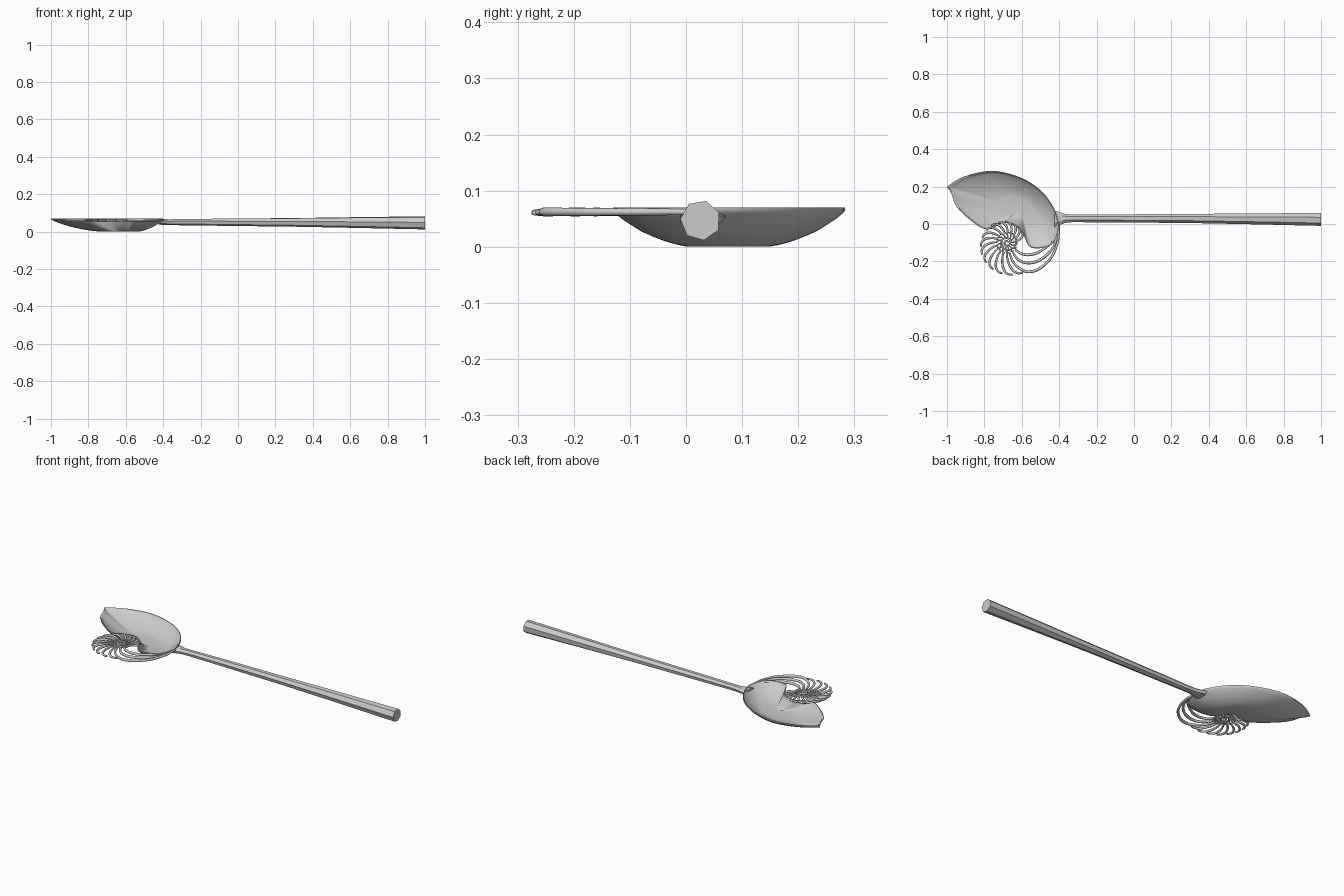
import bpy, math
from mathutils import Vector, geometry

if "Cube" in bpy.data.objects:
    bpy.data.objects.remove(bpy.data.objects["Cube"])


def mesh_object(name, verts, faces, angle):
    me = bpy.data.meshes.new(name)
    me.from_pydata(verts, [], faces)
    ob = bpy.data.objects.new(name, me)
    bpy.context.collection.objects.link(ob)
    bpy.ops.object.select_all(action='DESELECT')
    bpy.context.view_layer.objects.active = ob
    ob.select_set(True)
    bpy.ops.object.mode_set(mode='EDIT')
    bpy.ops.mesh.select_all(action='SELECT')
    bpy.ops.mesh.normals_make_consistent(inside=False)
    bpy.ops.object.mode_set(mode='OBJECT')
    bpy.ops.object.shade_smooth_by_angle(angle=math.radians(angle))
    return ob


def loft(name, rings, angle):
    # Skin equal-length closed rings and cap both ends
    n = len(rings[0])
    verts = [v for r in rings for v in r]
    faces = [list(range(n)), list(range(len(verts) - n, len(verts)))]
    for k in range(len(rings) - 1):
        for i in range(n):
            j = (i + 1) % n
            faces.append((k*n + i, k*n + j, k*n + n + j, k*n + n + i))
    return mesh_object(name, verts, faces, angle)


def smooth_path(pts, steps):
    # Catmull-Rom through the points
    p = [Vector(q) for q in pts]
    p = [p[0]] + p + [p[-1]]
    out = []
    for a, b, c, d in zip(p, p[1:], p[2:], p[3:]):
        for s in range(steps):
            t = s / steps
            out.append(0.5 * (2*b + (c - a)*t + (2*a - 5*b + 4*c - d)*t*t
                              + (3*b - a - 3*c + d)*t**3))
    return out


# Bowl: leaf-like outline with a pointed tip and a notch for the spiral
outline = [(-1, .2), (-.906, .255), (-.757, .284), (-.61, .25), (-.505, .185),
           (-.436, .1), (-.402, .01), (-.408, -.055), (-.44, -.11), (-.505, -.13),
           (-.56, -.12), (-.59, -.06), (-.625, -.015), (-.69, .008), (-.79, -.028),
           (-.88, .025), (-.95, .095), (-.975, .16), (-1, .2)]
edge = smooth_path(outline, 5)
centre = Vector((-.6, .075))
section = [(.05, 0), (.35, 0), (.45, .004), (.55, .010), (.65, .018), (.75, .027),
           (.85, .040), (.93, .051), (.98, .060), (1, .065), (.997, .070), (.978, .070),
           (.96, .064), (.91, .056), (.83, .046), (.73, .034), (.63, .025), (.53, .017),
           (.43, .011), (.33, .008), (.05, .008)]
loft("bowl", [[(*(centre + (p - centre) * s), z) for p in edge] for s, z in section], 50)

# Handle: tapered seven-sided bar, flared where it meets the bowl
stations = [(-.425, .027, .045, .015, .052), (-.40, .028, .036, .016, .052),
            (-.37, .030, .025, .016, .051), (-.33, .030, .021, .017, .051),
            (-.1, .030, .022, .020, .051), (.3, .030, .025, .024, .050),
            (.65, .028, .030, .030, .049), (1, .026, .036, .036, .047)]
rings = []
for x, cy, ry, rz, cz in stations:
    twist = math.radians(74) - .15 * (1 - x)
    rings.append([(x, cy + ry * math.cos(twist + i * math.tau / 7),
                   cz + rz * math.sin(twist + i * math.tau / 7)) for i in range(7)])
loft("handle", rings, 25)

# Shell spiral: all ribs are round strands in one flat layer
HUB = Vector((-.68, -.10, .061))


def polar(a, r):
    return HUB + Vector((r * math.cos(a), r * math.sin(a), 0))


def strands(name, paths, radius):
    cu = bpy.data.curves.new(name, 'CURVE')
    cu.dimensions = '3D'
    cu.bevel_depth = radius
    cu.bevel_resolution = 2
    cu.use_fill_caps = True
    for path in paths:
        sp = cu.splines.new('POLY')
        sp.points.add(len(path) - 1)
        for i, (pt, co) in enumerate(zip(sp.points, path)):
            pt.co = (*co, 1)
            pt.radius = 1 - .3 * abs(2 * i / (len(path) - 1) - 1)
        sp.use_smooth = True
    ob = bpy.data.objects.new(name, cu)
    bpy.context.collection.objects.link(ob)


def rib(a, r0, r1, sweep):
    p0, p3 = polar(a, r0), polar(a + sweep, r1)
    c1 = polar(a + sweep * .05, r0 + (r1 - r0) * .55)
    c2 = polar(a + sweep * .45, r1 * 1.05)
    return geometry.interpolate_bezier(p0, c1, c2, p3, 14)


# Inner coil
coil = [polar(.05 + t * math.tau * 2.2 / 70, .008 * math.exp(t / 70 * 2.0))
        for t in range(71)]
strands("inner_coil", [coil], .005)

# Short ribs growing around the coil, and small ribs inside it
ribs = []
for i in range(15):
    deg = 10 + i * 18.5
    ribs.append(rib(math.radians(deg), .05, .10 + .08 * (i / 14) ** 1.3, math.radians(30)))
strands("short_ribs", ribs, .0068)
strands("inner_ribs", [rib(i * math.tau / 14, .022, .055, .5) for i in range(14)], .0045)

# Long ribs sweeping up to the bowl and handle joint
long_paths = [
    [(-.665, -.155), (-.645, -.205), (-.60, -.245), (-.555, -.255), (-.50, -.235),
     (-.44, -.175), (-.407, -.09), (-.402, 0)],
    [(-.648, -.15), (-.62, -.19), (-.575, -.208), (-.52, -.20), (-.465, -.165),
     (-.425, -.11), (-.408, -.04)],
    [(-.635, -.135), (-.61, -.155), (-.57, -.165), (-.52, -.155), (-.47, -.125),
     (-.435, -.095)],
]
strands("long_ribs", [smooth_path([(x, y, .062) for x, y in p], 5) + [Vector((*p[-1], .062))]
                      for p in long_paths], .008)
